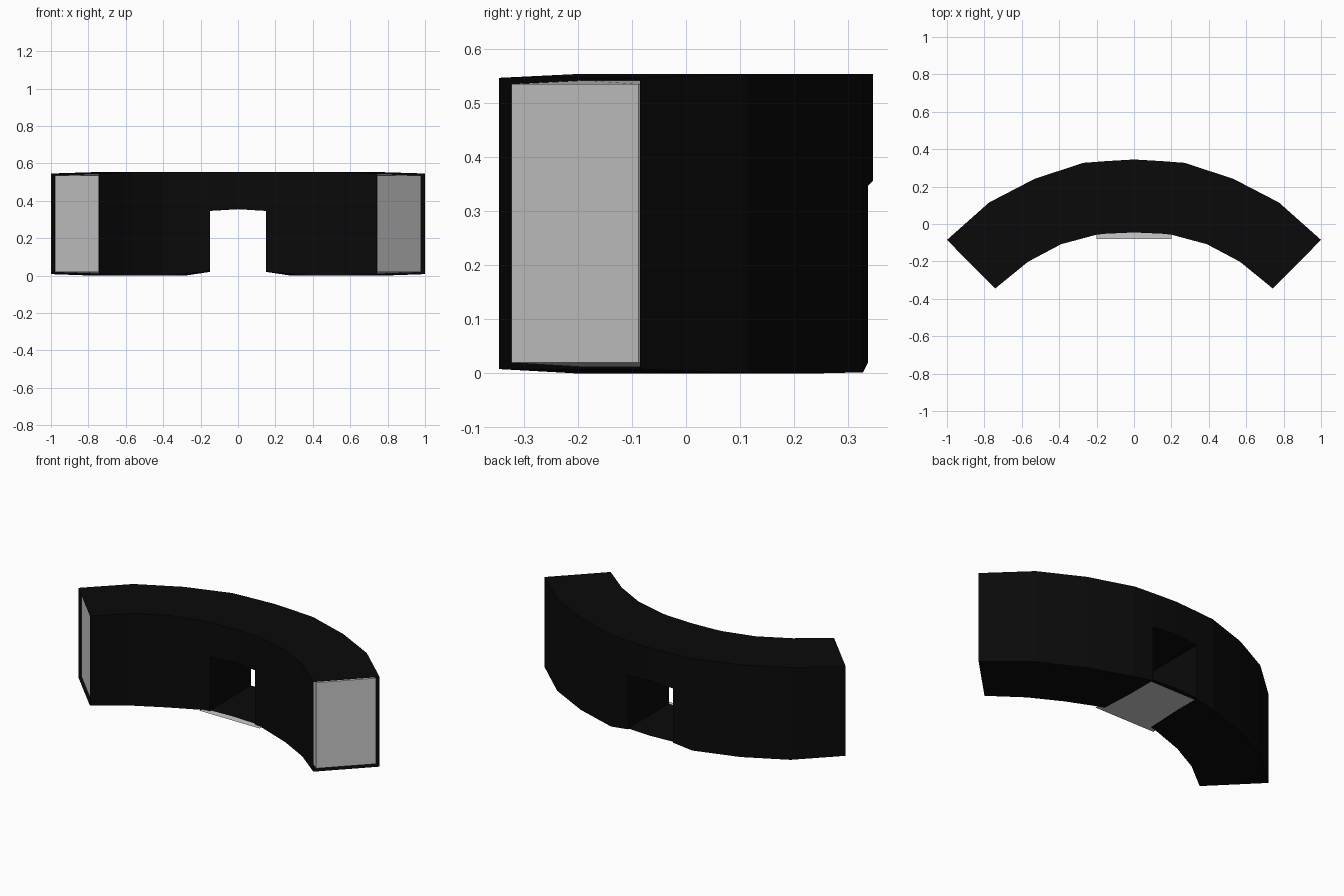
import bpy, bmesh
from mathutils import Vector

if "Cube" in bpy.data.objects:
    bpy.data.objects.remove(bpy.data.objects["Cube"])

black = bpy.data.materials.new("black")
black.diffuse_color = (0.003, 0.003, 0.003, 1)
black.use_nodes = True
black.node_tree.nodes["Principled BSDF"].inputs["Base Color"].default_value = black.diffuse_color

# Half-plan stations from the doorway jamb to the open end:
# outer x, y, inner x, y, bottom z outer, bottom z inner, top z
STATIONS = [
    (0.15, 0.336, 0.15, -0.052, 0.02, 0.022, 0.553),
    (0.27, 0.327, 0.20, -0.057, 0.002, 0.017, 0.553),
    (0.53, 0.242, 0.39, -0.108, 0.0, 0.0, 0.553),
    (0.775, 0.115, 0.567, -0.202, 0.0, 0.0, 0.553),
    (1.0, -0.085, 0.742, -0.345, 0.008, 0.008, 0.546),
]
DOOR_TOP, CROWN = 0.346, 0.355


def make(name, build, mat=None):
    bm = bmesh.new()
    build(bm)
    bmesh.ops.remove_doubles(bm, verts=bm.verts, dist=1e-5)
    bmesh.ops.recalc_face_normals(bm, faces=bm.faces)
    me = bpy.data.meshes.new(name)
    bm.to_mesh(me)
    bm.free()
    ob = bpy.data.objects.new(name, me)
    bpy.context.collection.objects.link(ob)
    if mat:
        me.materials.append(mat)
    return ob


def section(st, side, inset=0.0, back=0.0):
    """Rectangular wall section: outer/inner bottom, inner/outer top."""
    o, i = Vector(st[0:2]), Vector(st[2:4])
    d = (o - i).normalized()
    away = Vector((-d.y, d.x)) * back
    o, i = o - d * inset + away, i + d * inset + away
    t = st[6] - inset * 0.65
    return [Vector((side * p.x, p.y, z)) for p, z in
            ((o, st[4] + inset * 0.65), (i, st[5] + inset * 0.65), (i, t), (o, t))]


def loft(bm, rings, caps=False):
    vs = [[bm.verts.new(p) for p in r] for r in rings]
    for a, b in zip(vs, vs[1:]):
        for k in range(4):
            n = (k + 1) % 4
            bm.faces.new((a[k], a[n], b[n], b[k]))
    if caps:
        bm.faces.new(vs[0])
        bm.faces.new(vs[-1])


# Black curved outer skin, open at both ends, with a doorway in the middle
def skin(bm):
    jambs = []
    for side in (-1, 1):
        rings = [section(s, side) for s in STATIONS]
        # split the jamb section at the height of the door head
        loft(bm, rings)
        j = rings[0]
        bm.faces.new([bm.verts.new(p) for p in
                      (j[0], j[1], Vector((j[1].x, j[1].y, DOOR_TOP)),
                       Vector((j[0].x, j[0].y, DOOR_TOP)))])
        j = [p.copy() for p in j]
        j[0].z = j[1].z = DOOR_TOP
        jambs.append(j)
    crown = [Vector((0, 0.345, CROWN)), Vector((0, -0.045, CROWN)),
             Vector((0, -0.045, 0.553)), Vector((0, 0.345, 0.553))]
    loft(bm, [jambs[0], crown, jambs[1]])


make("wall_skin", skin, black)

# Grey inner wall blocks whose faces show at the open ends
for side, label in ((-1, "left"), (1, "right")):
    rings = [section(s, side, 0.018, 0.014 if s is STATIONS[-1] else 0)
             for s in STATIONS[1:]]
    make(label + "_wall_core", lambda bm: loft(bm, rings, True))


# Black doorway floor and the grey square threshold below it
def plate(points, z):
    return lambda bm: bm.faces.new([bm.verts.new((x, y, z)) for x, y in points])


make("doorway_floor", plate([(-0.15, -0.052), (0, -0.045), (0.15, -0.052),
                             (0.15, 0.336), (0, 0.345), (-0.15, 0.336)], 0.026), black)
make("threshold_plate", plate([(-0.2, -0.08), (0.2, -0.08), (0.2, 0.32), (-0.2, 0.32)], 0.021))
